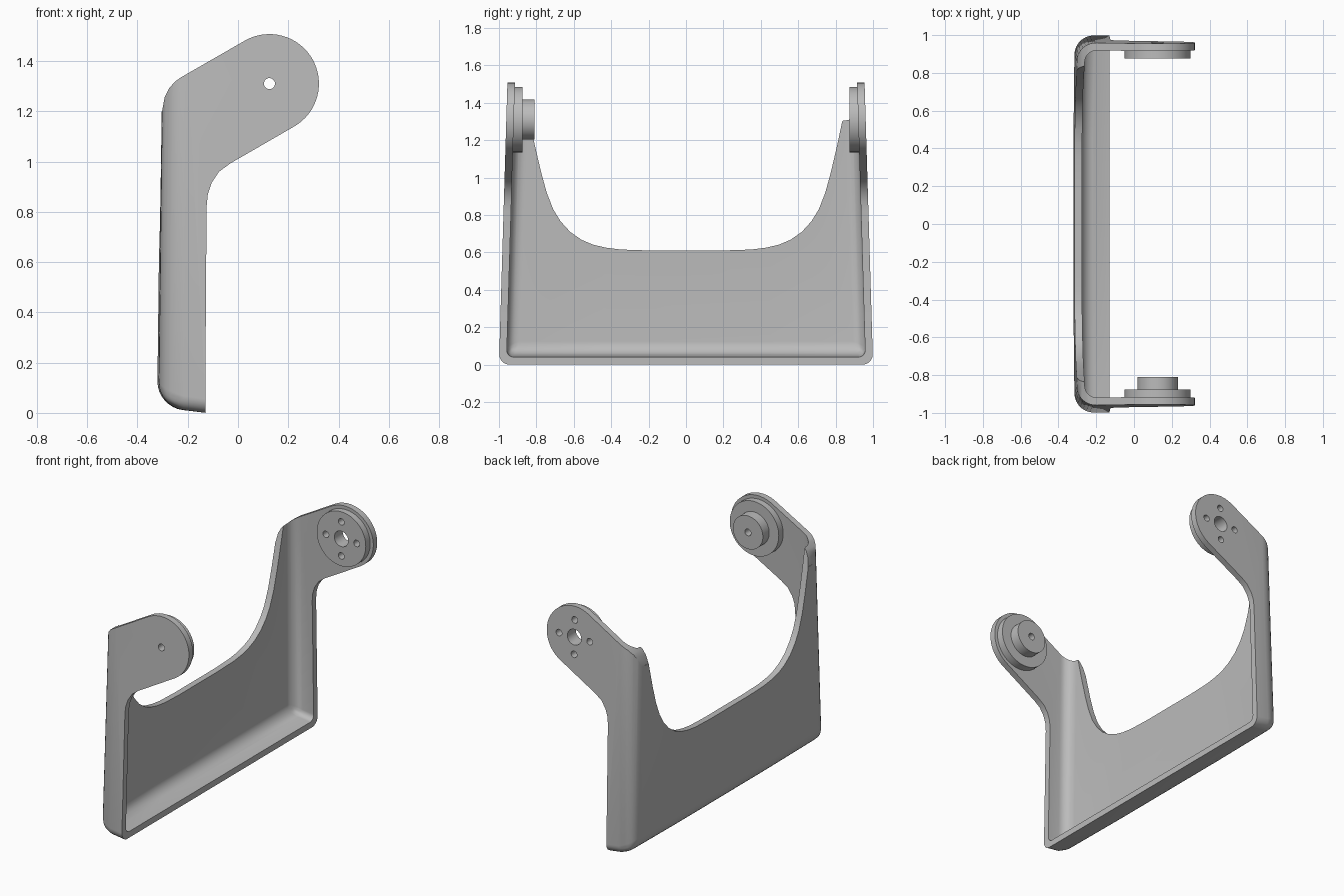
import bpy, bmesh, math
from mathutils import Vector

cube = bpy.data.objects.get("Cube")
if cube:
    bpy.data.objects.remove(cube, do_unlink=True)

grey = bpy.data.materials.new("plain_grey")
grey.use_nodes = True
COLOUR = (0.5, 0.5, 0.5, 1)
grey.diffuse_color = COLOUR
grey.node_tree.nodes["Principled BSDF"].inputs["Base Color"].default_value = COLOUR

PIVOT = (0.125, 1.31)   # x, z of the hinge axis
TIP = 0.197             # radius of the rounded arm end
WALL = 0.04


def activate(ob):
    bpy.ops.object.select_all(action='DESELECT')
    ob.select_set(True)
    bpy.context.view_layer.objects.active = ob


def finish(bm, name):
    bmesh.ops.recalc_face_normals(bm, faces=bm.faces)
    me = bpy.data.meshes.new(name)
    bm.to_mesh(me)
    bm.free()
    ob = bpy.data.objects.new(name, me)
    bpy.context.collection.objects.link(ob)
    me.materials.append(grey)
    return ob


def prism(name, points, place, a, b):
    """Extrude a 2D outline between depths a and b."""
    bm = bmesh.new()
    lo = [bm.verts.new(place(p, a)) for p in points]
    hi = [bm.verts.new(place(p, b)) for p in points]
    bm.faces.new(lo)
    bm.faces.new(hi)
    for i in range(len(lo)):
        j = (i + 1) % len(lo)
        bm.faces.new((lo[i], lo[j], hi[j], hi[i]))
    return finish(bm, name)


def cylinder(name, r, y0, y1, x=PIVOT[0], z=PIVOT[1], n=64):
    ring = [(x + r * math.cos(math.tau * i / n), z + r * math.sin(math.tau * i / n))
            for i in range(n)]
    return prism(name, ring, lambda p, d: (p[0], d, p[1]), y0, y1)


def boolean(ob, tool, mode):
    activate(ob)
    mod = ob.modifiers.new("cut", 'BOOLEAN')
    mod.operation, mod.solver, mod.object = mode, 'EXACT', tool
    bpy.ops.object.modifier_apply(modifier=mod.name)
    bpy.data.objects.remove(tool, do_unlink=True)


def tapered_block(name, inset, x_end, z_top, radius):
    """Drafted block with a bowed back and rounded back and bottom edges."""
    def corner(p, z):
        kind, side = p
        if z < 0.5:
            x = x_end if kind == "end" else -0.32 + inset
            z = inset - 0.13 * (x + 0.13)
        half = 1.0 - inset - 0.03 * z
        back = -0.322 + inset + 0.012 * z
        if kind == "end":
            return (x_end, side * half, z)
        if kind == "corner":
            return (back + 0.006, side * half, z)
        return (back, side * 0.45, z)

    plan = [("end", -1), ("corner", -1), ("bow", -1), ("bow", 1), ("corner", 1), ("end", 1)]
    ob = prism(name, plan, corner, 0, z_top)
    me = ob.data
    weight = me.attributes.new("bevel_weight_edge", 'FLOAT', 'EDGE')
    for e in me.edges:
        a, b = (me.vertices[i].co for i in e.vertices)
        behind = max(a.x, b.x) < 0
        low = max(a.z, b.z) < 0.5
        upright = abs(a.z - b.z) > 0.5
        at_corner = min(abs(a.y), abs(b.y)) > 0.6
        if behind and (low or (upright and at_corner)):
            weight.data[e.index].value = 1.0
        elif low and abs(a.x - b.x) > 0.3:
            weight.data[e.index].value = 0.55
    activate(ob)
    mod = ob.modifiers.new("round", 'BEVEL')
    mod.limit_method, mod.width, mod.segments = 'WEIGHT', radius, 8
    bpy.ops.object.modifier_apply(modifier=mod.name)
    return ob


# Hollow shell: back wall, floor and two sides
bracket = tapered_block("bracket_shell", 0.0, 0.5, 1.6, 0.10)
boolean(bracket, tapered_block("hollow", WALL, 0.6, 1.75, 0.065), 'DIFFERENCE')

# Side outline of the arms, with rounded hinge end
outline = [(-0.13, -0.2), (-0.13, 0.1), (-0.125, 0.82), (-0.12, 0.87),
           (-0.105, 0.915), (-0.075, 0.96), (-0.03, 0.993)]
for i in range(33):
    t = math.radians(-60 + 180 * i / 32)
    outline.append((PIVOT[0] + TIP * math.cos(t), PIVOT[1] + TIP * math.sin(t)))
outline += [(-0.225, 1.336), (-0.25, 1.319), (-0.275, 1.29), (-0.292, 1.255),
            (-0.302, 1.2), (-0.5, 1.1), (-0.5, -0.2)]
boolean(bracket, prism("outline", outline, lambda p, d: (p[0], d, p[1]), -1.2, 1.2),
        'INTERSECT')

# Sweeping opening in the top of the back wall
half = [(0.2, 0.61), (0.35, 0.615), (0.43, 0.625), (0.5, 0.642), (0.56, 0.668),
        (0.62, 0.71), (0.67, 0.765), (0.71, 0.83), (0.745, 0.92), (0.775, 1.03),
        (0.81, 1.18), (0.835, 1.3), (0.86, 1.32), (0.86, 1.8)]
curve = [(-y, z) for y, z in reversed(half)] + half
boolean(bracket, prism("opening", curve, lambda p, d: (d, p[0], p[1]), -0.6, 0.0),
        'DIFFERENCE')

# Hinge discs and the pin boss
left_disc = cylinder("left_hinge_disc", 0.175, 0.875, 0.935)
right_disc = cylinder("right_hinge_disc", 0.175, -0.935, -0.875)
pin_boss = cylinder("right_pin_boss", 0.107, -0.88, -0.81)

# Centre hole and four screw holes on the left, pin hole on the right
left_holes = [(0.05, 0, 0)]
for k in range(4):
    a = k * math.pi / 2
    left_holes.append((0.021, 0.11 * math.cos(a), 0.11 * math.sin(a)))
for r, dx, dz in left_holes:
    for part in (bracket, left_disc):
        boolean(part, cylinder("hole", r, 0.7, 1.1, PIVOT[0] + dx, PIVOT[1] + dz, 24),
                'DIFFERENCE')
for part in (bracket, right_disc, pin_boss):
    boolean(part, cylinder("hole", 0.022, -1.1, -0.7, n=24), 'DIFFERENCE')

for part in (bracket, left_disc, right_disc, pin_boss):
    activate(part)
    bpy.ops.object.shade_smooth_by_angle(angle=math.radians(30))
